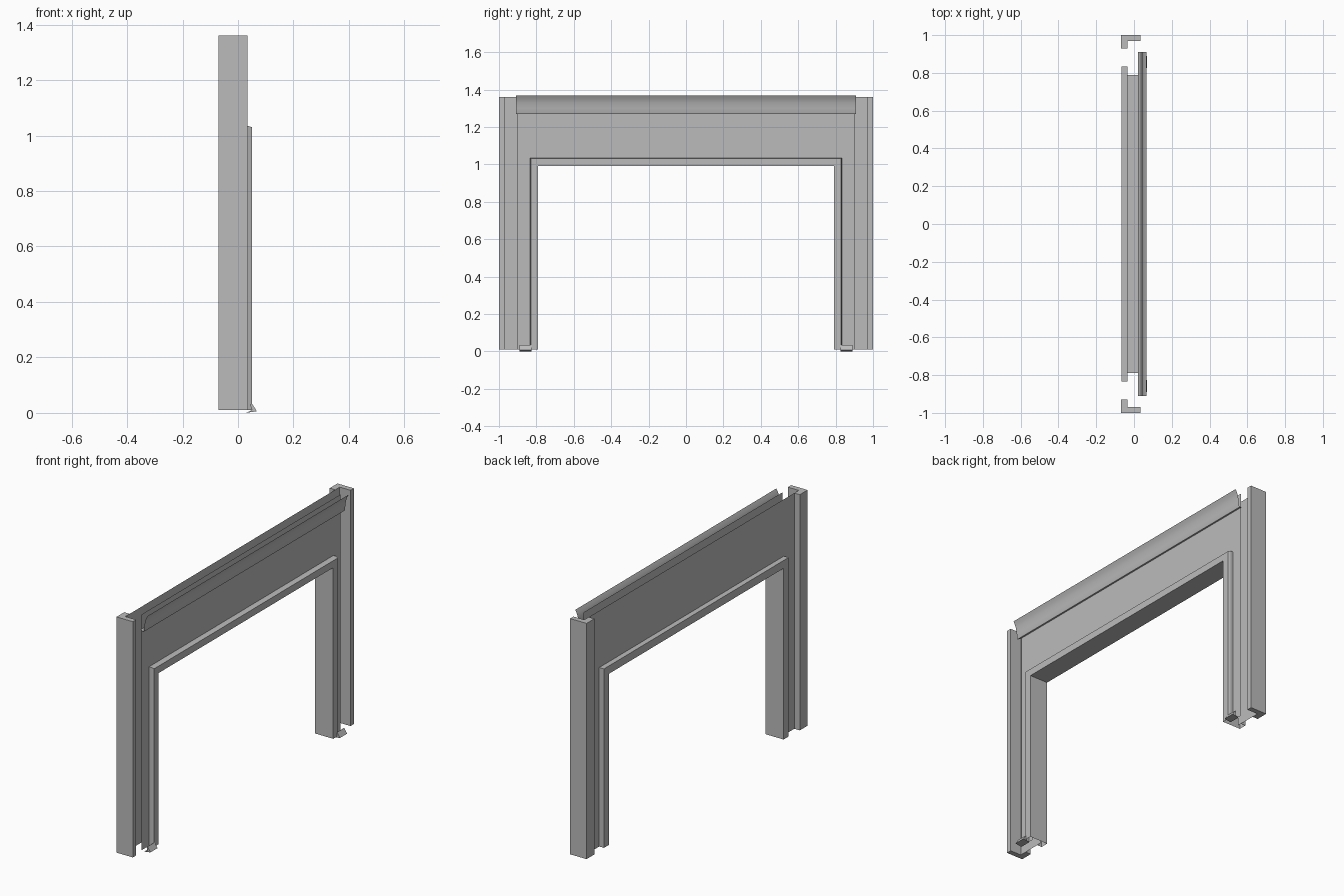
import bpy, bmesh

cube = bpy.data.objects.get("Cube")
if cube:
    bpy.data.objects.remove(cube, do_unlink=True)

BASE, TOP = 0.01, 1.36          # foot and head of the frame
OPEN_Y, OPEN_Z = 0.79, 0.99     # clear opening half width and height

grey = bpy.data.materials.new("steel grey")
grey.use_nodes = True
grey.diffuse_color = (0.5, 0.5, 0.5, 1)
grey.node_tree.nodes["Principled BSDF"].inputs["Base Color"].default_value = (0.5, 0.5, 0.5, 1)


def finish(name, bm, smooth=False):
    bmesh.ops.recalc_face_normals(bm, faces=bm.faces)
    mesh = bpy.data.meshes.new(name)
    bm.to_mesh(mesh)
    bm.free()
    mesh.materials.append(grey)
    for p in mesh.polygons:
        p.use_smooth = False
    ob = bpy.data.objects.new(name, mesh)
    bpy.context.collection.objects.link(ob)
    if smooth:
        bpy.ops.object.select_all(action='DESELECT')
        ob.select_set(True)
        bpy.context.view_layer.objects.active = ob
        bpy.ops.object.shade_smooth_by_angle()
    return ob


def loft(name, rows, closed=False, caps=False, smooth=False):
    """Skin a list of point rows into a sheet or a capped prism."""
    bm = bmesh.new()
    vs = [[bm.verts.new(p) for p in row] for row in rows]
    n = len(rows[0])
    for a, b in zip(vs, vs[1:]):
        for i in range(n if closed else n - 1):
            j = (i + 1) % n
            bm.faces.new((a[i], a[j], b[j], b[i]))
    if caps:
        bm.faces.new(vs[0])
        bm.faces.new(vs[-1])
    return finish(name, bm, smooth)


def around_opening(off):
    """Points of the path up one jamb, over the head and down the other."""
    y, z = OPEN_Y + off, OPEN_Z + off
    return [(-y, BASE), (-y, z), (y, z), (y, BASE)]


# Folded casing wrapped round the opening, lining the reveal
casing = [(0.02, 0.045), (0.036, 0.045), (0.05, 0.04), (0.05, 0),
          (-0.065, 0), (-0.065, 0.045), (-0.035, 0.045)]
paths = [around_opening(off) for x, off in casing]
loft("opening_casing",
     [[(x, *path[k]) for (x, off), path in zip(casing, paths)] for k in range(4)])

# Front and back sheet panels with the doorway left open
for name, x, half in (("front_panel", 0.02, 0.90), ("back_panel", -0.035, 0.93)):
    inner = around_opening(0.02)
    outer = [(-half, BASE), (-half, TOP), (half, TOP), (half, BASE)]
    loft(name, [[(x, *a), (x, *b)] for a, b in zip(inner, outer)])

# Flared head flashing with a bottom lip
flashing = [(0.02, 1.276), (0.038, 1.268), (0.041, 1.276), (0.043, 1.30),
            (0.048, 1.33), (0.055, 1.35), (0.065, 1.367)]
loft("head_flashing", [[(x, y, z) for x, z in flashing] for y in (-0.91, 0.91)],
     smooth=True)

# Angle posts and floor clips on both sides
angle = [(-0.07, 1), (0.034, 1), (0.034, 0.97), (-0.035, 0.97),
         (-0.035, 0.93), (-0.07, 0.93)]
clip = [(0.028, 0), (0.068, 0.006), (0.05, 0.034), (0.044, 0.03), (0.05, 0.01)]
for side, s in (("left", 1), ("right", -1)):
    loft(side + "_post", [[(x, s * y, z) for x, y in angle] for z in (BASE, TOP)],
         closed=True, caps=True)
    loft(side + "_floor_clip", [[(x, s * y, z) for x, z in clip] for y in (0.825, 0.89)],
         closed=True, caps=True)
